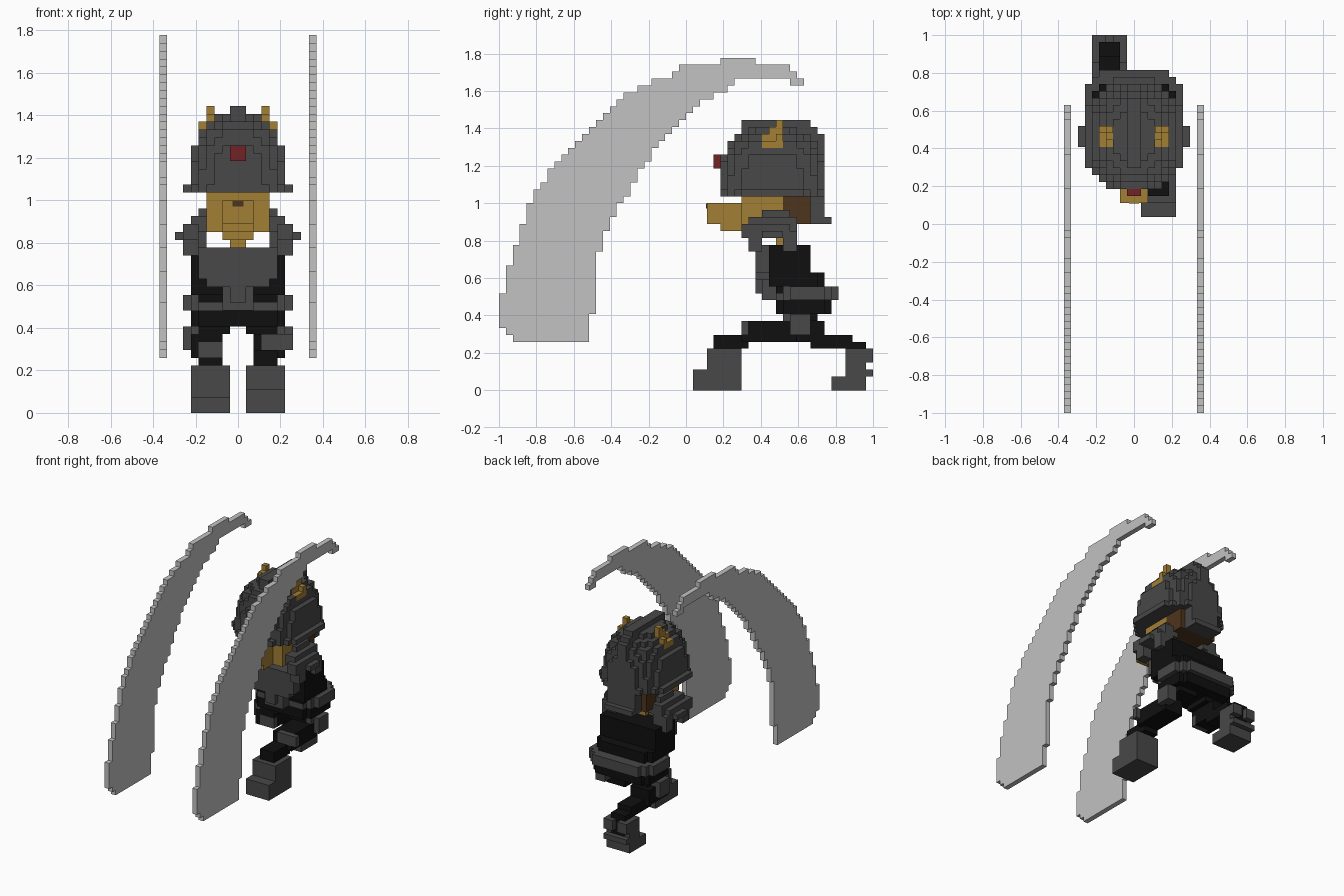
import bpy, bmesh
from itertools import product
from mathutils import Vector

if "Cube" in bpy.data.objects:
    bpy.data.objects.remove(bpy.data.objects["Cube"])

U = 2 / 54  # size of one block


def material(name, rgb):
    m = bpy.data.materials.new(name)
    m.use_nodes = True
    col = (*rgb, 1)
    m.diffuse_color = col
    m.node_tree.nodes["Principled BSDF"].inputs["Base Color"].default_value = col
    return m


GREY = material("armour grey", (.065, .065, .065))
BLACK = material("cloth black", (.005, .005, .005))
GOLD = material("gold", (.36, .21, .034))
BROWN = material("brown", (.075, .035, .012))
RED = material("gem red", (.17, .016, .018))
STEEL = material("blade steel", (.54, .54, .54))


# Block helpers, all in whole block units
def box(x0, x1, y0, y1, z0, z1):
    return set(product(range(x0, x1), range(y0, y1), range(z0, z1)))


def flip(cells):
    return {(-x - 1, y, z) for x, y, z in cells}


def both(cells):
    return cells | flip(cells)


def carve(cells, rule):
    return {c for c in cells if rule(c[0] + .5, c[1] + .5, c[2] + .5)}


def oval(w, y0, y1, z0, z1, power=2.5):
    mid, half = (y0 + y1) / 2, (y1 - y0) / 2 + .2
    return carve(box(-w, w, y0, y1, z0, z1), lambda x, y, z:
                 (abs(x) / (w + .2)) ** power + (abs(y - mid) / half) ** power < 1)


def lerp(points, t):
    for (a, va), (b, vb) in zip(points, points[1:]):
        if t <= b:
            return va + (vb - va) * (t - a) / (b - a)
    return points[-1][1]


parts, owner = {}, {}


def part(name, cells, mat):
    free = {c for c in cells if c not in owner}
    owner.update({c: name for c in free})
    parts[name] = (free, mat)


# Curved blades: back and inner edges by height, then the hooked tip
OUTER = [(7, -25), (9, -27), (14, -26.6), (20, -25), (27, -22.6), (32, -19.5),
         (36, -15.7), (40, -12), (42, -9.5), (44, -6), (46, -2)]
INNER = [(7, -14), (13, -13.3), (20, -12.6), (26, -10), (30, -7.5), (35, -4.5),
         (39, 0), (42, 3), (44, 7), (46, 9)]
blade = carve(box(9, 10, -27, 10, 7, 45),
              lambda x, y, z: lerp(OUTER, z) < y < lerp(INNER, z))
blade |= box(9, 10, -2, 16, 45, 46) | box(9, 10, -1, 15, 46, 47)
blade |= box(9, 10, 5, 10, 47, 48) | box(9, 10, 15, 17, 44, 45)
part("left_blade", blade, STEEL)
part("right_blade", flip(blade), STEEL)

# Horns and forehead gem
horn = box(4, 5, 13, 14, 35, 37) | box(4, 5, 11, 14, 35, 36)
for step in range(3):
    horn |= box(3, 4, 11 + step, 14, 35, 37 + step)
part("horns", both(horn), GOLD)
part("forehead_gem", box(-1, 1, 4, 5, 32, 34), RED)

# Helmet dome, rim, crest and neck guard
dome = carve(box(-6, 6, 5, 20, 28, 39), lambda x, y, z:
             (abs(x) / 6.25) ** 2.5 + (abs(y - 12.5) / 7.7) ** 2.5 + ((z - 28) / 10) ** 3 < 1)
crest = carve(box(-1, 1, 8, 20, 34, 39), lambda x, y, z:
              (abs(y - 13) / 7.6) ** 2.5 + ((z - 28) / 11.6) ** 4 < 1)
part("helmet", dome | oval(7, 5, 20, 28, 29), GREY)
part("helmet_crest", crest, GREY)
part("neck_guard", box(-3, 3, 18, 20, 24, 28) | box(-3, 3, 18, 21, 24, 25), GREY)

# Face with a beak, and the dark back of the head
part("face", box(-4, 4, 8, 14, 23, 28), GOLD)
part("beak", box(-2, 2, 3, 8, 24, 27) | box(-2, 2, 5, 8, 23, 24), GOLD)
part("neck", box(-2, 2, 11, 14, 22, 23) | box(-1, 1, 13, 14, 21, 22), GOLD)
part("back_of_head", box(-4, 4, 14, 18, 24, 28), BROWN)

# Shoulder guards
shoulder = box(3, 6, 9, 16, 23, 25) | box(3, 5, 11, 15, 25, 26)
shoulder |= box(5, 7, 8, 15, 22, 24) | box(7, 8, 11, 14, 22, 23)
shoulder |= box(5, 7, 9, 11, 20, 22) | box(4, 7, 14, 16, 20, 23)
part("left_shoulder", shoulder, GREY)
part("right_shoulder", flip(shoulder), GREY)

# Chest plate, torso, waist sash and hips
part("chest_plate", box(-5, 5, 10, 13, 17, 21) | box(-4, 4, 10, 13, 16, 17), GREY)
part("buckle", box(-2, 2, 11, 14, 13, 16) | box(-1, 1, 10, 12, 14, 16), GREY)
part("torso", oval(6, 12, 18, 15, 21, 4) | oval(6, 13, 20, 15, 17, 3), BLACK)
sash = carve(oval(7, 13, 22, 13, 15), lambda x, y, z: y > 14 or z < 14)
part("sash", sash, GREY)
part("hips", oval(6, 13, 21, 11, 15, 4) | both(box(1, 5, 14, 19, 10, 11)), BLACK)

# Hip pads and knee pads
pad = box(5, 7, 15, 18, 8, 11) | box(5, 6, 14, 18, 10, 12)
part("hip_pads", both(pad), GREY)
part("left_knee_pad", box(3, 7, 8, 9, 8, 10), GREY)
part("right_knee_pad", box(-5, -2, 14, 15, 7, 9), GREY)

# Left leg strides forward, right leg trails behind
part("left_leg", box(2, 6, 8, 16, 7, 10) | box(2, 5, 4, 9, 6, 8), BLACK)
part("right_leg", box(-6, -2, 14, 20, 7, 10) | box(-5, -2, 18, 24, 6, 8)
     | box(-5, -2, 23, 26, 6, 7), BLACK)
part("left_boot", box(1, 6, 1, 8, 0, 3) | box(1, 6, 3, 8, 3, 6), GREY)
part("right_foot", box(-5, -2, 24, 26, 2, 6), BLACK)
heel = box(-6, -1, 26, 27, 2, 3) | box(-6, -4, 26, 27, 4, 6) | box(-3, -1, 26, 27, 4, 6)
part("right_boot", box(-6, -1, 21, 26, 0, 2) | box(-6, -1, 23, 26, 2, 6) | heel, GREY)


# Turn each part into a mesh of its exposed block faces
def build(name, cells, mat):
    bm = bmesh.new()
    verts = {}
    for cell in sorted(cells):
        for axis, side in product(range(3), (0, 1)):
            near = list(cell)
            near[axis] += 2 * side - 1
            if tuple(near) in owner:
                continue
            ring = []
            for a, b in ((0, 0), (1, 0), (1, 1), (0, 1)):
                p = list(cell)
                p[axis] += side
                p[(axis + 1) % 3] += a
                p[(axis + 2) % 3] += b
                p = tuple(p)
                if p not in verts:
                    verts[p] = bm.verts.new(Vector(p) * U)
                ring.append(verts[p])
            bm.faces.new(ring if side else ring[::-1])
    mesh = bpy.data.meshes.new(name)
    bm.to_mesh(mesh)
    bm.free()
    mesh.materials.append(mat)
    bpy.context.collection.objects.link(bpy.data.objects.new(name, mesh))


for name, (cells, mat) in parts.items():
    build(name, cells, mat)

# Thin nostril plate on the beak
bpy.ops.mesh.primitive_cube_add(size=1, location=Vector((0, 3, 26.6)) * U)
nostril = bpy.context.object
nostril.name = "nostrils"
nostril.scale = (1.4 * U, .006, .7 * U)
nostril.data.materials.append(BROWN)
